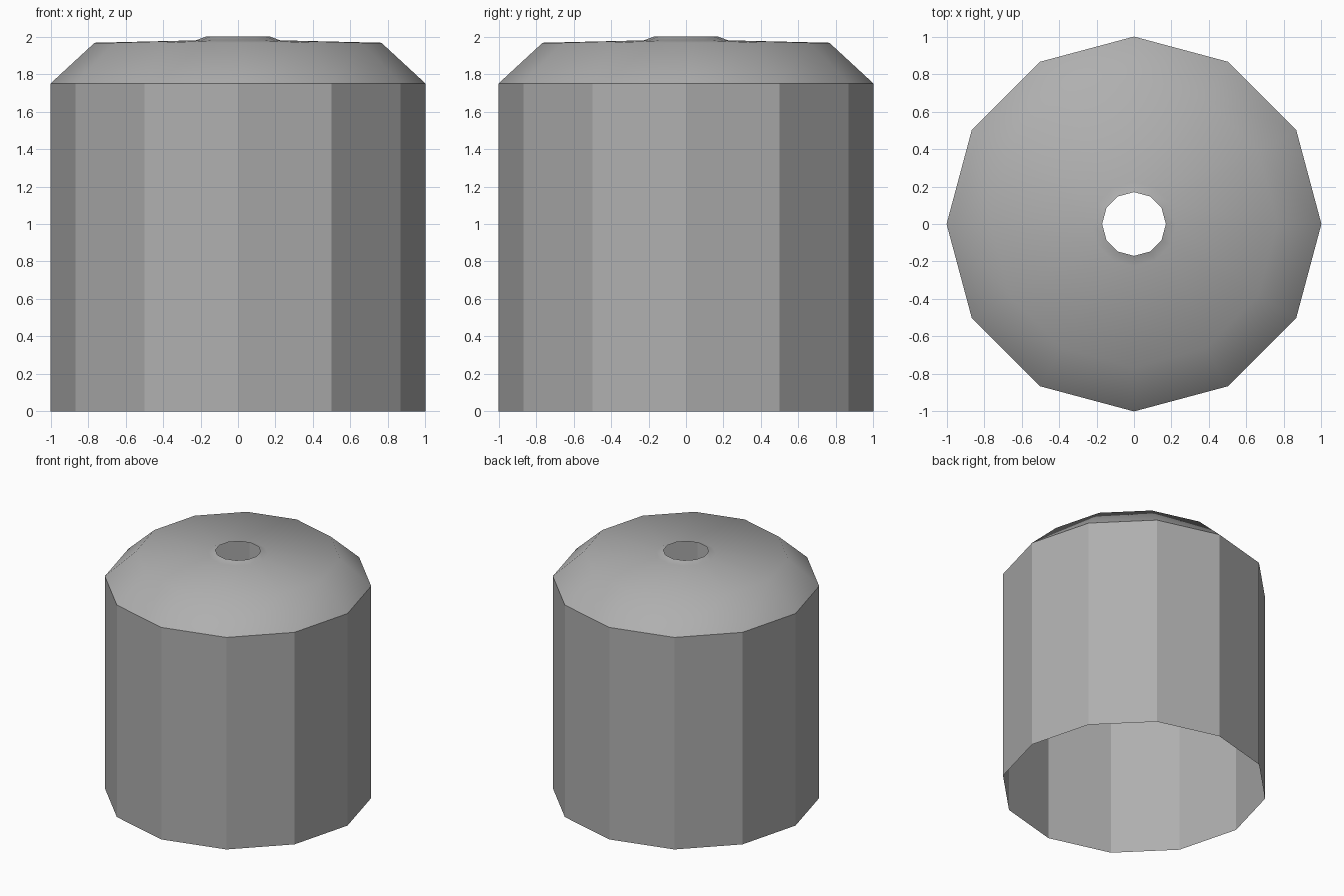
import bpy
import bmesh
from math import cos, sin, tau

default = bpy.data.objects.get("Cube")
if default:
    bpy.data.objects.remove(default, do_unlink=True)

SIDES = 12

grey = bpy.data.materials.new("mid grey")
grey.use_nodes = True
colour = (0.43, 0.43, 0.43, 1)
grey.diffuse_color = colour
grey.node_tree.nodes["Principled BSDF"].inputs["Base Color"].default_value = colour


def ring(bm, radius, z):
    """A loop of vertices around the z axis."""
    return [bm.verts.new((radius * cos(tau * i / SIDES),
                          radius * sin(tau * i / SIDES), z))
            for i in range(SIDES)]


# Open shell profile (radius, height): wall, shoulder, shallow top, raised lip
profile = [(1, 0), (1, 1.75), (0.765, 1.967), (0.225, 1.98), (0.17, 2)]

bm = bmesh.new()
rings = [ring(bm, r, z) for r, z in profile]
for level, (low, high) in enumerate(zip(rings, rings[1:])):
    for i in range(SIDES):
        j = (i + 1) % SIDES
        face = bm.faces.new((low[i], low[j], high[j], high[i]))
        face.smooth = level > 0    # faceted wall, smooth cap

# Crisp edge where the wall meets the cap
for edge in bm.edges:
    if len({f.smooth for f in edge.link_faces}) == 2:
        edge.smooth = False

mesh = bpy.data.meshes.new("canister_shell")
bm.to_mesh(mesh)
bm.free()
mesh.materials.append(grey)
shell = bpy.data.objects.new("canister_shell", mesh)
bpy.context.collection.objects.link(shell)
